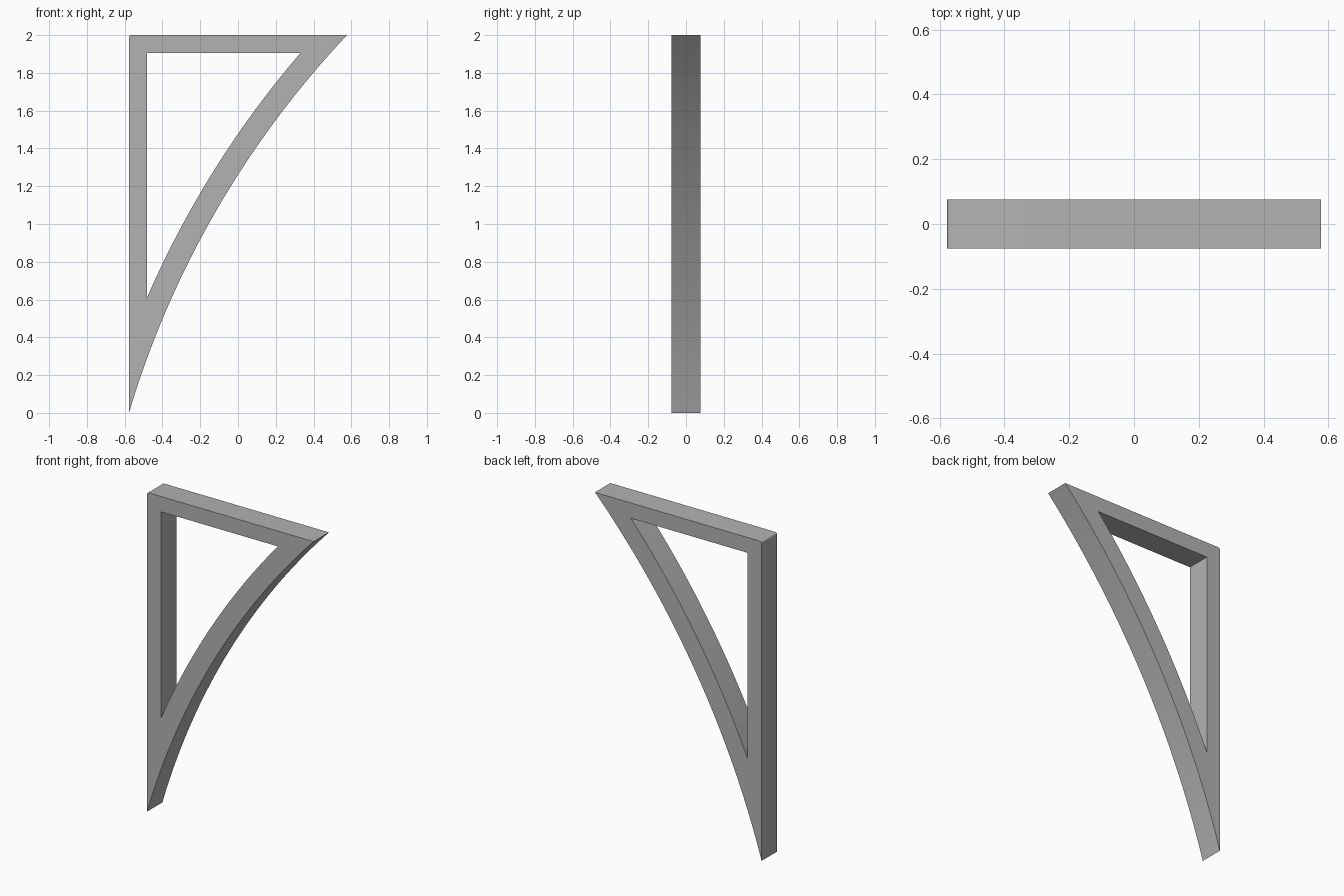
import bpy, bmesh, math
from mathutils import Vector

cube = bpy.data.objects.get("Cube")
if cube:
    bpy.data.objects.remove(cube, do_unlink=True)

HALF_W, HEIGHT, HALF_D = 0.577, 2.0, 0.076
FRAME = 0.096            # thickness of the straight bars
CENTRE = (4.213, -1.4325)  # shared centre of both brace arcs
R_OUT, R_IN = 5.0, 5.12
ROUND = 0.012            # rounding of the upper back corner
STEPS = 32


def arc(centre, radius, a0, a1, steps):
    """Points along an arc in the xz plane."""
    return [(centre[0] + radius * math.cos(a0 + (a1 - a0) * i / steps),
             centre[1] + radius * math.sin(a0 + (a1 - a0) * i / steps))
            for i in range(steps + 1)]


def brace(radius, left, top):
    """Curved edge running from the vertical line x=left up to z=top."""
    start = math.pi - math.acos((CENTRE[0] - left) / radius)
    end = math.pi - math.asin((top - CENTRE[1]) / radius)
    return arc(CENTRE, radius, start, end, STEPS)


def add_loop(bm, points):
    verts = [bm.verts.new((x, -HALF_D, z)) for x, z in points]
    return [bm.edges.new((v, verts[(i + 1) % len(verts)])) for i, v in enumerate(verts)]


# Outline and opening profiles
outer = brace(R_OUT, -HALF_W, HEIGHT)
outer[0] = (-HALF_W, 0.0)
outer += arc((-HALF_W + ROUND, HEIGHT - ROUND), ROUND, math.pi / 2, math.pi, 5)
inner = brace(R_IN, -HALF_W + FRAME, HEIGHT - FRAME)
inner.append((-HALF_W + FRAME, HEIGHT - FRAME))

# Fill between the profiles and extrude through the depth
bm = bmesh.new()
edges = add_loop(bm, outer) + add_loop(bm, inner)
bmesh.ops.triangle_fill(bm, edges=edges, use_beauty=True, normal=Vector((0, -1, 0)))
result = bmesh.ops.extrude_face_region(bm, geom=bm.faces[:], use_keep_orig=True)
moved = [g for g in result["geom"] if isinstance(g, bmesh.types.BMVert)]
bmesh.ops.translate(bm, verts=moved, vec=(0, 2 * HALF_D, 0))
bmesh.ops.recalc_face_normals(bm, faces=bm.faces[:])

mesh = bpy.data.meshes.new("bracket")
bm.to_mesh(mesh)
bm.free()
bracket = bpy.data.objects.new("bracket", mesh)
bpy.context.collection.objects.link(bracket)

# Plain grey finish
grey = bpy.data.materials.new("plain grey")
grey.use_nodes = True
colour = (0.45, 0.45, 0.45, 1.0)
grey.diffuse_color = colour
grey.node_tree.nodes["Principled BSDF"].inputs["Base Color"].default_value = colour
mesh.materials.append(grey)

# Smooth arcs, sharp edges
bpy.ops.object.select_all(action="DESELECT")
bracket.select_set(True)
bpy.context.view_layer.objects.active = bracket
bpy.ops.object.shade_smooth_by_angle(angle=math.radians(30))
